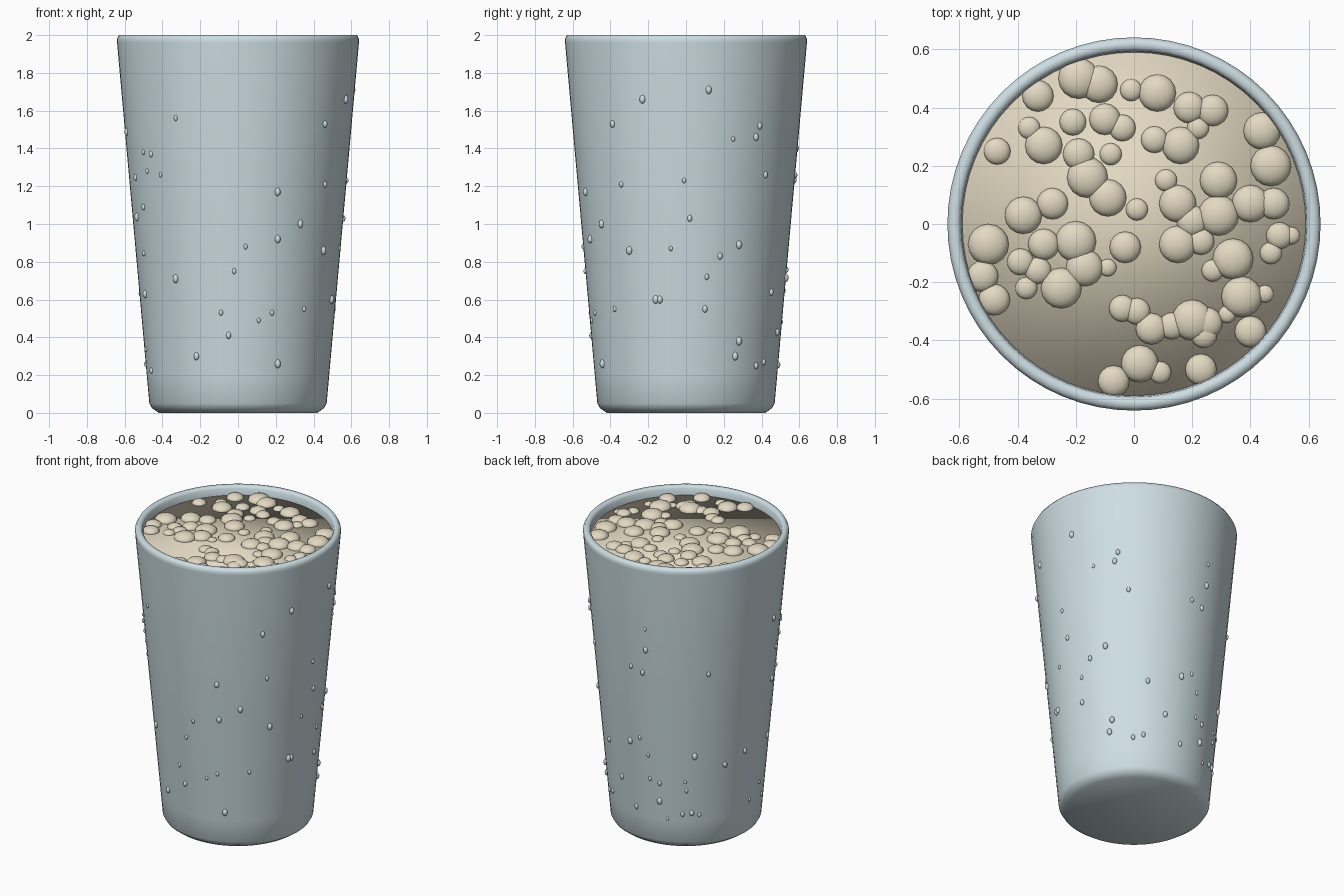
import bpy
import bmesh
import math
import random
from mathutils import Matrix, Vector

random.seed(4)

default_cube = bpy.data.objects.get("Cube")
if default_cube:
    bpy.data.objects.remove(default_cube, do_unlink=True)


def make_material(name, colour):
    material = bpy.data.materials.new(name)
    material.use_nodes = True
    material.diffuse_color = (*colour, 1)
    shader = material.node_tree.nodes["Principled BSDF"]
    shader.inputs["Base Color"].default_value = (*colour, 1)
    shader.inputs["Roughness"].default_value = 0.5
    return material


def finish(bm, name, material):
    """Turn a bmesh into a smooth shaded object with one material."""
    mesh = bpy.data.meshes.new(name)
    for face in bm.faces:
        face.smooth = True
    bm.to_mesh(mesh)
    bm.free()
    mesh.materials.append(material)
    obj = bpy.data.objects.new(name, mesh)
    bpy.context.collection.objects.link(obj)
    return obj


def lathe(name, profile, material, sides=64):
    """Turn a (radius, height) profile around z and cap both ends."""
    bm = bmesh.new()
    rings = []
    for radius, height in profile:
        angles = [math.tau * i / sides for i in range(sides)]
        rings.append([bm.verts.new((radius * math.cos(a), radius * math.sin(a), height))
                      for a in angles])
    for lower, upper in zip(rings, rings[1:]):
        for i in range(sides):
            j = (i + 1) % sides
            bm.faces.new((lower[i], lower[j], upper[j], upper[i]))
    bm.faces.new(rings[0])
    bm.faces.new(rings[-1])
    bmesh.ops.recalc_face_normals(bm, faces=bm.faces[:])
    return finish(bm, name, material)


def add_ellipsoid(bm, centre, scale, segments, rings):
    matrix = Matrix.Translation(centre) @ Matrix.Diagonal((*scale, 1))
    bmesh.ops.create_uvsphere(bm, u_segments=segments, v_segments=rings,
                              radius=1, matrix=matrix)


def wall_radius(height):
    """Outer radius of the tapered glass at a given height."""
    return 0.465 + 0.0895 * height


glass_colour = make_material("pale blue glass", (0.61, 0.73, 0.77))
foam_colour = make_material("cream foam", (0.77, 0.70, 0.54))

# Tapered tumbler with a chamfered foot, rounded lip and hollow inside
lathe("glass", [
    (0.42, 0.0), (0.455, 0.025), (wall_radius(0.05), 0.05),
    (wall_radius(0.2), 0.2), (wall_radius(1.0), 1.0), (wall_radius(1.96), 1.96),
    (0.641, 1.98), (0.63, 2.0), (0.605, 2.0), (0.594, 1.985),
    (0.59, 1.94), (0.43, 0.12),
], glass_colour)

# Foam head
FOAM_TOP = 1.94
lathe("foam_head", [(0.565, 1.7), (0.591, FOAM_TOP)], foam_colour)

# Foam bubbles, grouped by radius; positions in hundredths
bubble_groups = {
    0.070: [(-50, -7), (-25, -22), (-16, 16), (47, 20), (29, 3), (34, -12),
            (37, -25), (20, -33), (-19, 50), (-20, -6)],
    0.064: [(-31, 27), (-9, 9), (8, 45), (16, 27), (44, 32), (29, 15), (15, 7),
            (15, -7), (2, -48), (-17, -15), (-12, 48), (40, 7), (-38, 3)],
    0.054: [(27, 39), (-7, -54), (23, -50), (-3, -8), (-19, 24), (-28, 7),
            (-48, -26), (-52, -18), (-31, -7), (-10, 36), (19, 40), (48, 7),
            (40, -37), (-33, 44), (-20, 52), (25, -34), (20, 1), (6, -36)],
    0.046: [(-47, 25), (-39, -13), (-21, 35), (-4, 33), (7, 29), (50, -4),
            (-4, -29), (1, -30), (24, -38), (-33, -16), (23, -6), (13, -35)],
    0.038: [(-36, 33), (-8, 24), (11, 15), (1, 5), (-1, 46), (22, 33), (47, -10),
            (27, -16), (9, -51), (-37, -22)],
    0.030: [(54, -4), (45, -24), (-9, -15), (32, -31)],
}
bm = bmesh.new()
for radius, spots in bubble_groups.items():
    for x, y in spots:
        add_ellipsoid(bm, Vector((x / 100, y / 100, FOAM_TOP)),
                      (radius, radius, radius * 0.55), 16, 10)
finish(bm, "foam_bubbles", foam_colour)

# Water droplets clinging to the outside; (sideways, height) in hundredths
front_droplets = [
    (-33, 156), (-50, 138), (-46, 137), (-48, 128), (-41, 126), (-50, 109),
    (-33, 71), (-49, 63), (-22, 30), (-9, 53), (-5, 41), (-2, 75), (4, 88),
    (11, 49), (18, 53), (21, 26), (21, 92), (21, 117), (33, 100), (35, 55),
    (46, 121), (46, 153), (50, 60)]
side_droplets = [
    (12, 171), (-23, 166), (25, 145), (39, 152), (37, 146), (42, 126),
    (-1, 123), (2, 103), (-8, 87), (-30, 86), (28, 89), (18, 83), (11, 72),
    (-16, 60), (10, 55), (28, 38), (26, 30), (37, 25), (41, 27), (45, 64)]


def add_droplet(bm, angle, height):
    size = random.uniform(0.009, 0.017)
    radius = wall_radius(height)
    centre = Vector((radius * math.cos(angle), radius * math.sin(angle), height))
    add_ellipsoid(bm, centre, (size, size, size * 1.4), 10, 8)


bm = bmesh.new()
for turn, spots in ((-math.pi / 2, front_droplets), (0, side_droplets)):
    for across, up in spots:
        height = up / 100
        add_droplet(bm, turn + math.asin(across / 100 / wall_radius(height)), height)
# Scatter the rest over the remaining wall
for i in range(30):
    add_droplet(bm, math.radians(random.uniform(65, 205)), random.uniform(0.2, 1.55))
finish(bm, "water_droplets", glass_colour)
